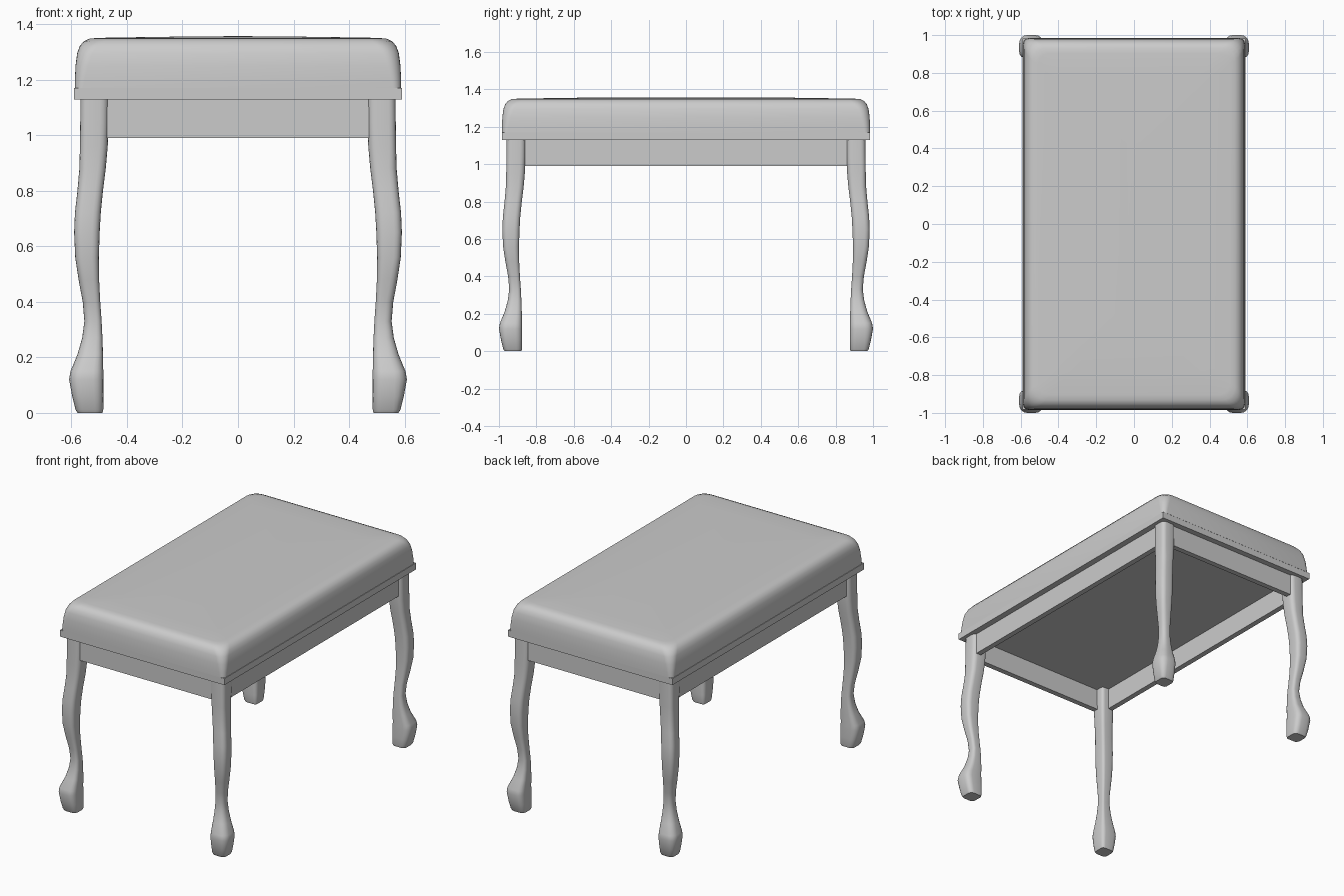
import bpy, bmesh, math
from mathutils import Vector

cube = bpy.data.objects.get("Cube")
if cube:
    bpy.data.objects.remove(cube)

grey = bpy.data.materials.new("plain grey")
grey.use_nodes = True
grey.diffuse_color = (0.6, 0.6, 0.6, 1)
grey.node_tree.nodes["Principled BSDF"].inputs["Base Color"].default_value = (0.6, 0.6, 0.6, 1)


def add_object(name, bm, smooth=None):
    bmesh.ops.recalc_face_normals(bm, faces=bm.faces)
    mesh = bpy.data.meshes.new(name)
    bm.to_mesh(mesh)
    bm.free()
    mesh.materials.append(grey)
    obj = bpy.data.objects.new(name, mesh)
    bpy.context.collection.objects.link(obj)
    if smooth:
        bpy.ops.object.select_all(action="DESELECT")
        obj.select_set(True)
        bpy.context.view_layer.objects.active = obj
        bpy.ops.object.shade_smooth_by_angle(angle=math.radians(smooth))
    return obj


def box(name, low, high):
    bm = bmesh.new()
    bmesh.ops.create_cube(bm, size=1)
    low, high = Vector(low), Vector(high)
    for v in bm.verts:
        v.co = (low + high) / 2 + v.co * (high - low)
    return add_object(name, bm)


def loft(name, rings, smooth):
    bm = bmesh.new()
    loops = [[bm.verts.new(p) for p in ring] for ring in rings]
    for a, b in zip(loops, loops[1:]):
        for i in range(len(a)):
            j = (i + 1) % len(a)
            bm.faces.new((a[i], a[j], b[j], b[i]))
    bm.faces.new(loops[0])
    bm.faces.new(loops[-1])
    return add_object(name, bm, smooth)


def rounded_rect(hx, hy, radii, z, steps=6):
    """Ring of points; one radius for each corner, counter-clockwise from +x +y."""
    ring = []
    for k, (sx, sy) in enumerate(((1, 1), (-1, 1), (-1, -1), (1, -1))):
        r = radii[k]
        for s in range(steps + 1):
            a = math.pi / 2 * (k + s / steps)
            ring.append((sx * (hx - r) + r * math.cos(a), sy * (hy - r) + r * math.sin(a), z))
    return ring


# Upholstered cushion: inset, height, corner radius
cushion = [(0, 1.17, .03), (0, 1.20, .035), (.002, 1.25, .045), (.008, 1.295, .055),
           (.017, 1.32, .065), (.032, 1.338, .07), (.052, 1.347, .07), (.08, 1.35, .06),
           (.2, 1.352, .05), (.4, 1.355, .03), (.55, 1.356, .01)]
loft("cushion", [rounded_rect(.587 - i, .984 - i, [r] * 4, z) for i, z, r in cushion], 40)

# Seat board
box("seat_board", (-.59, -.983, 1.128), (.59, .983, 1.17))

# Apron rails between the legs
for side, s in (("left", 1), ("right", -1)):
    x = sorted((s * .55, s * .515))
    box(side + "_apron", (x[0], -.87, .99), (x[1], .87, 1.13))
for side, s in (("back", 1), ("front", -1)):
    y = sorted((s * .945, s * .91))
    box(side + "_apron", (-.475, y[0], .99), (.475, y[1], 1.13))

# Curved legs: height, inner edge, outer edge, outer corner roundness
profile = [(0, .488, .578, .5), (.012, .485, .585, .5), (.06, .484, .597, .6),
           (.12, .484, .608, .7), (.15, .485, .603, .7), (.21, .486, .578, .8),
           (.27, .488, .561, .8), (.33, .491, .553, .8), (.4, .496, .559, .8),
           (.48, .500, .574, .7), (.56, .501, .586, .6), (.65, .498, .590, .6),
           (.72, .494, .587, .6), (.8, .486, .578, .6), (.88, .476, .571, .6),
           (.96, .469, .569, .5), (1.04, .466, .568, .5), (1.13, .465, .567, .5)]


def leg(name, sx, sy):
    rings = []
    for z, inner, outer, roundness in profile:
        h = (outer - inner) / 2
        mid = (outer + inner) / 2
        ring = rounded_rect(h, h, [h * roundness, h * .6, h * .4, h * .6], z, 4)
        rings.append([(sx * (x + mid), sy * (y + mid + .392), z) for x, y, z in ring])
    loft(name, rings, 45)


for end, sy in (("front", -1), ("back", 1)):
    for side, sx in (("left", 1), ("right", -1)):
        leg(f"{end}_{side}_leg", sx, sy)
